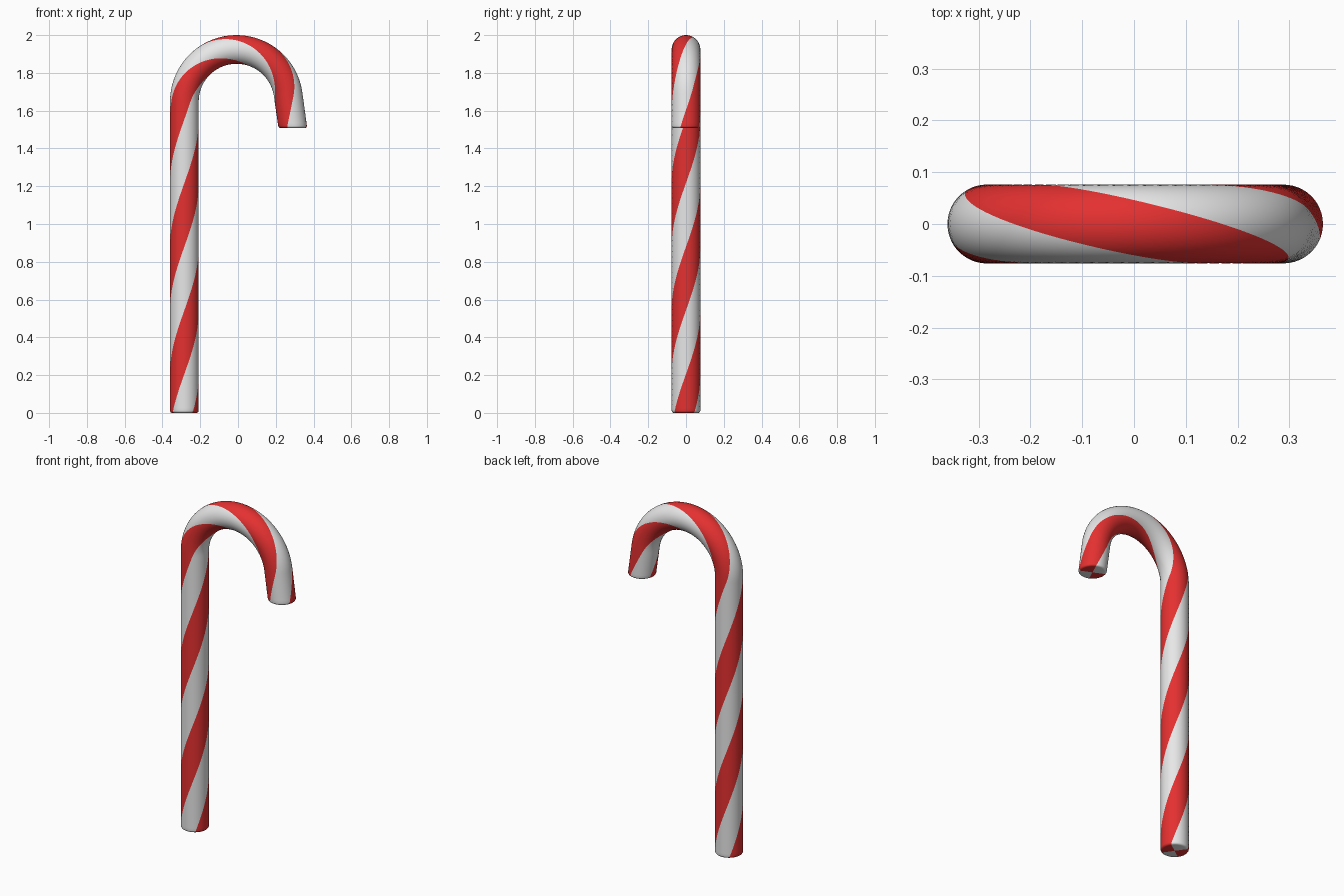
import bpy, bmesh, math
from mathutils import Vector

if "Cube" in bpy.data.objects:
    bpy.data.objects.remove(bpy.data.objects["Cube"])

R = 0.076            # cane thickness (radius)
BEND = 0.276         # hook radius along the centre line
CX, CZ = -0.008, 1.648
SWEEP = math.radians(172)
TIP = 0.18           # straight length of the tip
SIDES = 48           # 12 per stripe, two red and two white
TWIST = math.radians(267)   # stripe rotation per unit length
START = math.radians(-55)
S1 = CZ
S2 = S1 + BEND * SWEEP
END = S2 + TIP


def frame(s):
    """Centre point and outward direction at distance s along the cane."""
    if s <= S1:
        return Vector((CX - BEND, 0, s)), Vector((-1, 0, 0))
    a = min((s - S1) / BEND, SWEEP)
    out = Vector((-math.cos(a), 0, math.sin(a)))
    p = Vector((CX, 0, CZ)) + out * BEND
    if s > S2:
        p += Vector((math.sin(a), 0, math.cos(a))) * (s - S2)
        # the cut end levels out to horizontal
        b = SWEEP + (math.pi - SWEEP) * (s - S2) / TIP
        out = Vector((-math.cos(b), 0, math.sin(b)))
    return p, out


def material(name, rgb):
    m = bpy.data.materials.new(name)
    m.diffuse_color = (*rgb, 1)
    m.use_nodes = True
    m.node_tree.nodes["Principled BSDF"].inputs["Base Color"].default_value = m.diffuse_color
    return m


# Length stations with small rounded rims at both ends
E = 0.012
rim = [(E * (1 - math.cos(t)), R - E * (1 - math.sin(t)))
       for t in (math.pi / 2 * i / 4 for i in range(5))]
N = 180
body = [(E + (END - 2 * E) * i / N, R) for i in range(1, N)]
stations = rim + body + [(END - s, r) for s, r in reversed(rim)]

# Twisted sweep whose edges follow the stripes
bm = bmesh.new()
rings = []
for s, r in stations:
    p, out = frame(s)
    ring = []
    for j in range(SIDES):
        f = START + TWIST * s + math.tau * j / SIDES
        ring.append(bm.verts.new(p + out * (r * math.cos(f)) + Vector((0, -r * math.sin(f), 0))))
    rings.append(ring)
foot = bm.verts.new(frame(0)[0])
tip = bm.verts.new(frame(END)[0])

for j in range(SIDES):
    k = (j + 1) % SIDES
    stripe = (j * 4 // SIDES) % 2
    faces = [bm.faces.new((a[j], a[k], b[k], b[j])) for a, b in zip(rings, rings[1:])]
    # end caps in matching sectors
    faces.append(bm.faces.new((foot, rings[0][k], rings[0][j])))
    faces.append(bm.faces.new((tip, rings[-1][j], rings[-1][k])))
    for face in faces:
        face.material_index = stripe
bmesh.ops.recalc_face_normals(bm, faces=bm.faces[:])

mesh = bpy.data.meshes.new("striped_cane")
bm.to_mesh(mesh)
bm.free()
mesh.materials.append(material("red", (0.78, 0.03, 0.03)))
mesh.materials.append(material("white", (0.8, 0.8, 0.8)))
cane = bpy.data.objects.new("striped_cane", mesh)
bpy.context.collection.objects.link(cane)
bpy.context.view_layer.objects.active = cane
cane.select_set(True)
bpy.ops.object.shade_smooth_by_angle(angle=math.radians(40))
